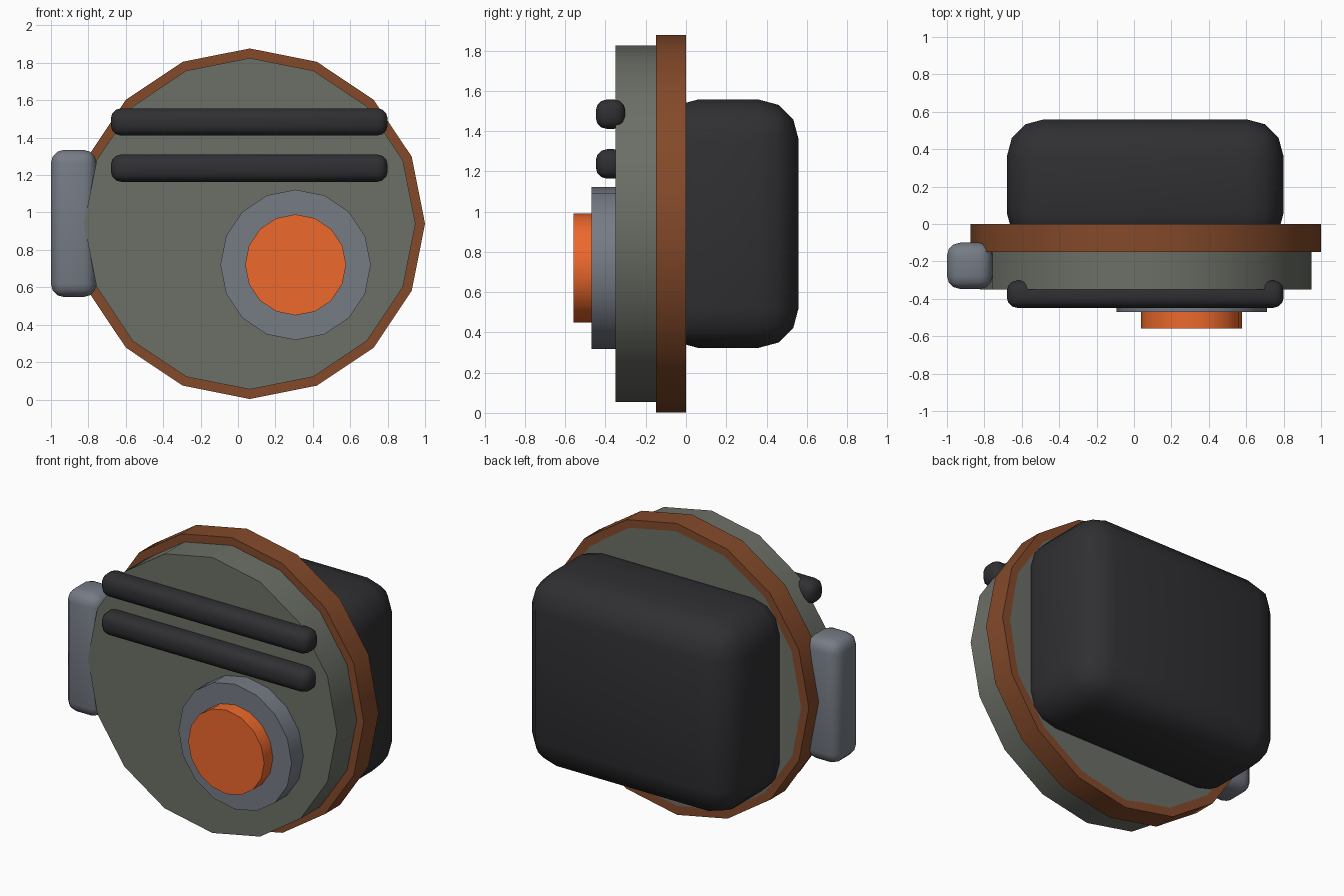
import bpy, bmesh
from math import sin, cos, pi, radians

if "Cube" in bpy.data.objects:
    bpy.data.objects.remove(bpy.data.objects["Cube"])


def material(name, rgb):
    m = bpy.data.materials.new(name)
    m.diffuse_color = (*rgb, 1)
    m.use_nodes = True
    m.node_tree.nodes["Principled BSDF"].inputs["Base Color"].default_value = m.diffuse_color
    return m


SHELL = material("shell_grey", (0.15, 0.16, 0.135))
RUST = material("rust", (0.23, 0.068, 0.023))
STEEL = material("steel", (0.18, 0.20, 0.235))
DARK = material("dark_rubber", (0.029, 0.029, 0.033))
ORANGE = material("orange", (0.85, 0.14, 0.025))


def finish(name, bm, mat):
    bmesh.ops.recalc_face_normals(bm, faces=bm.faces)
    me = bpy.data.meshes.new(name)
    bm.to_mesh(me)
    bm.free()
    me.materials.append(mat)
    ob = bpy.data.objects.new(name, me)
    bpy.context.collection.objects.link(ob)
    bpy.ops.object.select_all(action='DESELECT')
    ob.select_set(True)
    bpy.context.view_layer.objects.active = ob
    bpy.ops.object.shade_smooth_by_angle(angle=radians(35))
    return ob


def disc(name, x, z, r, y0, y1, mat, inner=0, n=16):
    """Disc along y, or a ring when inner is given."""
    bm = bmesh.new()
    profile = [(r, y0), (r, y1)] + ([(inner, y1), (inner, y0)] if inner else [])
    loops = [[bm.verts.new((x + pr * cos(2 * pi * i / n), y, z + pr * sin(2 * pi * i / n)))
              for i in range(n)] for pr, y in profile]
    pairs = zip(loops, loops[1:] + loops[:1]) if inner else [(loops[0], loops[1])]
    for a, b in pairs:
        for i in range(n):
            j = (i + 1) % n
            bm.faces.new((a[i], a[j], b[j], b[i]))
    if not inner:
        for loop in loops:
            bm.faces.new(loop)
    return finish(name, bm, mat)


def rounded_box(name, lo, hi, bevel, mat, segments=3):
    bm = bmesh.new()
    bmesh.ops.create_cube(bm, size=1)
    for v in bm.verts:
        v.co = [(a + b) / 2 + c * (b - a) for a, b, c in zip(lo, hi, v.co)]
    bmesh.ops.bevel(bm, geom=bm.edges[:], offset=bevel, segments=segments,
                    profile=0.5, affect='EDGES', clamp_overlap=True)
    return finish(name, bm, mat)


# Main round shell and the rim around its back edge
disc("shell", 0.063, 0.94, 0.886, -0.35, 0.0, SHELL)
disc("rim", 0.063, 0.94, 0.937, -0.15, 0.0, RUST, inner=0.88)

# Rear housing
rounded_box("rear_housing", (-0.68, -0.14, 0.323), (0.80, 0.56, 1.557), 0.2, DARK)

# Front dial and its button
disc("dial", 0.308, 0.72, 0.402, -0.47, -0.34, STEEL)
disc("dial_button", 0.308, 0.72, 0.27, -0.56, -0.46, ORANGE)

# Two horizontal bars on the front
for i, z in enumerate((1.237, 1.484)):
    rounded_box(f"front_bar_{i + 1}", (-0.68, -0.448, z - 0.073),
                (0.80, -0.302, z + 0.073), 0.055, DARK)

# Side grip
rounded_box("side_grip", (-1.0, -0.347, 0.548), (-0.757, -0.10, 1.335), 0.07, STEEL)
